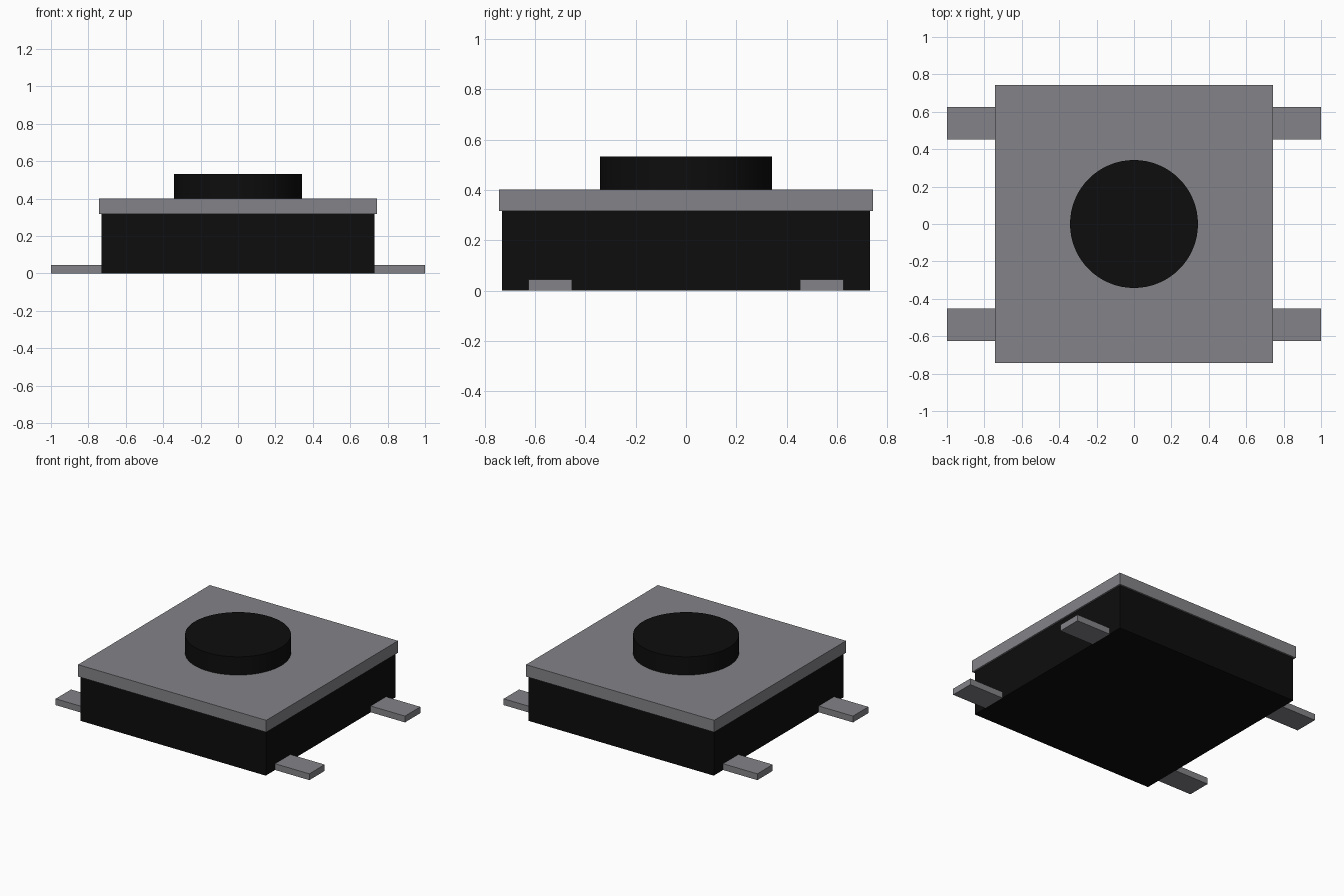
import bpy
import math

cube = bpy.data.objects.get("Cube")
if cube:
    bpy.data.objects.remove(cube, do_unlink=True)


def material(name, colour):
    mat = bpy.data.materials.new(name)
    mat.use_nodes = True
    mat.diffuse_color = colour
    mat.node_tree.nodes["Principled BSDF"].inputs["Base Color"].default_value = colour
    return mat


black = material("black plastic", (0.004, 0.004, 0.004, 1))
grey = material("grey metal", (0.23, 0.23, 0.25, 1))


def box(name, low, high, mat):
    centre = [(a + b) / 2 for a, b in zip(low, high)]
    bpy.ops.mesh.primitive_cube_add(size=1, location=centre)
    obj = bpy.context.object
    obj.name = name
    obj.scale = [b - a for a, b in zip(low, high)]
    bpy.ops.object.transform_apply(location=False, rotation=False, scale=True)
    obj.data.materials.append(mat)
    return obj


# Housing and metal cover plate
BODY, COVER = 0.73, 0.742
COVER_LOW, COVER_TOP = 0.317, 0.402
box("housing", (-BODY, -BODY, 0), (BODY, BODY, COVER_LOW), black)
box("cover_plate", (-COVER, -COVER, COVER_LOW), (COVER, COVER, COVER_TOP), grey)

# Round push button
BUTTON_TOP = 0.532
bpy.ops.mesh.primitive_cylinder_add(
    vertices=64, radius=0.342, depth=BUTTON_TOP - COVER_TOP,
    location=(0, 0, (BUTTON_TOP + COVER_TOP) / 2))
button = bpy.context.object
button.name = "push_button"
button.data.materials.append(black)
bpy.ops.object.shade_smooth_by_angle(angle=math.radians(30))

# Four flat terminals, two on each side
for x_name, sx in (("left", 1), ("right", -1)):
    for y_name, sy in (("front", -1), ("back", 1)):
        xs = sorted((sx * BODY, sx))
        ys = sorted((sy * 0.452, sy * 0.625))
        box(f"{y_name}_{x_name}_terminal", (xs[0], ys[0], 0), (xs[1], ys[1], 0.045), grey)
